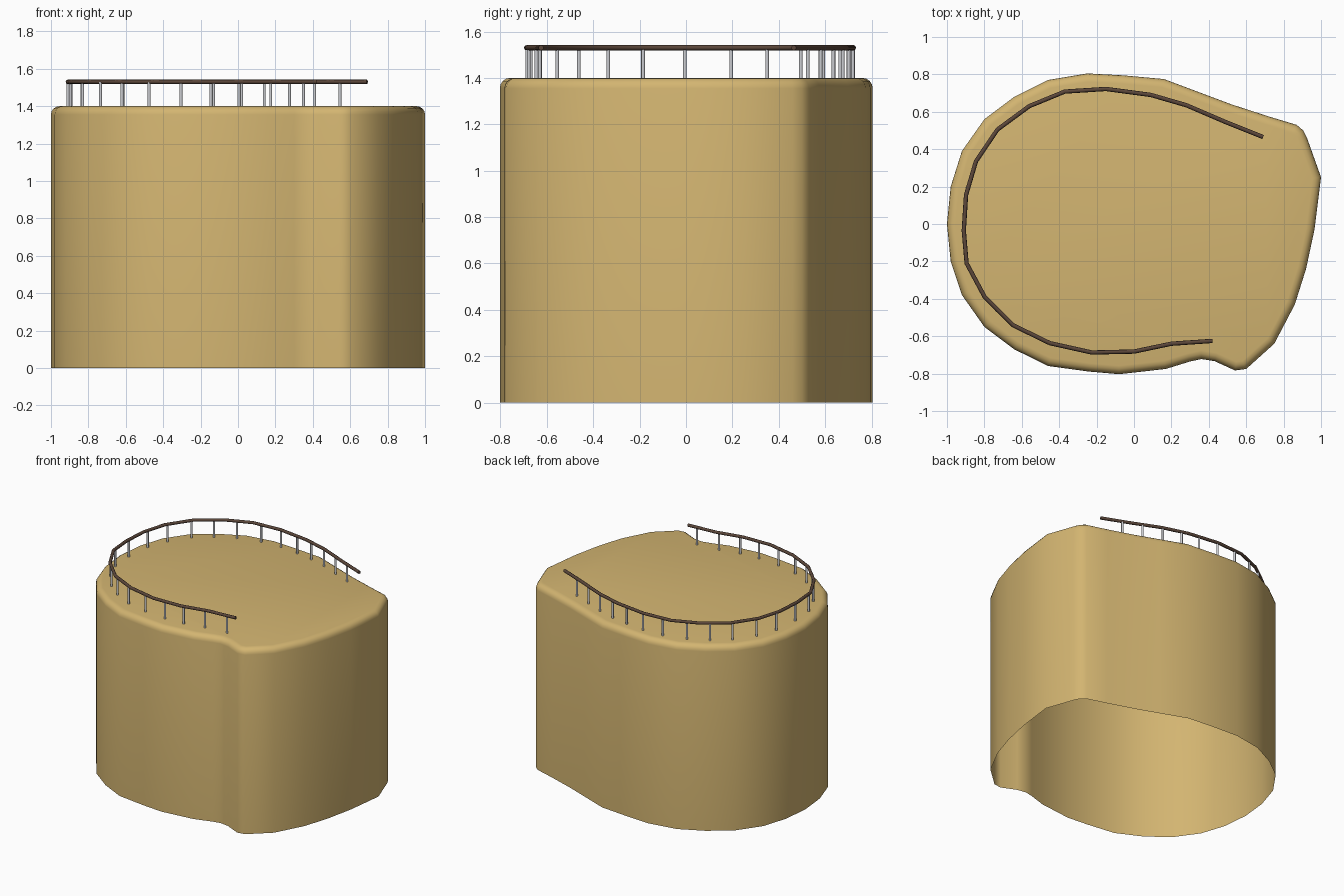
import bpy, bmesh, math
from mathutils import Vector

if "Cube" in bpy.data.objects:
    bpy.data.objects.remove(bpy.data.objects["Cube"])


def material(name, rgb):
    m = bpy.data.materials.new(name)
    m.diffuse_color = (*rgb, 1)
    m.use_nodes = True
    m.node_tree.nodes["Principled BSDF"].inputs["Base Color"].default_value = m.diffuse_color
    return m


TAN = material("sandy tan", (0.65, 0.46, 0.165))
BROWN = material("dark brown", (0.105, 0.062, 0.042))
STEEL = material("post grey", (0.6, 0.61, 0.64))

# Cliff outline seen from above, clockwise from the left end
OUTLINE = [(-1, 0), (-.98, .2), (-.92, .39), (-.8, .56), (-.64, .68), (-.46, .77),
           (-.25, .805), (-.06, .795), (.16, .775), (.36, .7), (.52, .64), (.72, .575),
           (.87, .53), (.905, .5), (.925, .46), (1, .25), (.965, -.03), (.92, -.24),
           (.86, -.43), (.75, -.64), (.6, -.775), (.54, -.783), (.43, -.733), (.36, -.722),
           (.3, -.735), (.17, -.775), (-.08, -.803), (-.24, -.789), (-.46, -.759),
           (-.64, -.67), (-.8, -.55), (-.92, -.38), (-.98, -.2)]


def inset(points, d):
    """Move every outline point inward by d along its mitred normal."""
    pts = [Vector(p) for p in points]
    out = []
    for i, p in enumerate(pts):
        a = (p - pts[i - 1]).normalized()
        b = (pts[(i + 1) % len(pts)] - p).normalized()
        n = Vector((a.y + b.y, -a.x - b.x)).normalized()
        out.append(p + n * d / max(0.6, n.dot(Vector((a.y, -a.x)))))
    return out


def make_object(name, bm, mat, angle):
    me = bpy.data.meshes.new(name)
    bm.to_mesh(me)
    bm.free()
    ob = bpy.data.objects.new(name, me)
    bpy.context.collection.objects.link(ob)
    me.materials.append(mat)
    bpy.ops.object.select_all(action='DESELECT')
    ob.select_set(True)
    bpy.context.view_layer.objects.active = ob
    bpy.ops.object.shade_smooth_by_angle(angle=math.radians(angle))
    return ob


# Cliff: straight wall, rounded rim, flat top, open underneath
TOP, R, STEPS = 1.4, 0.045, 4
bm = bmesh.new()
levels = [(0, 0)]
for k in range(STEPS + 1):
    t = math.pi / 2 * k / STEPS
    levels.append((R * (1 - math.cos(t)), TOP - R + R * math.sin(t)))
rings = [[bm.verts.new((p.x, p.y, z)) for p in inset(OUTLINE, d)] for d, z in levels]
for lo, hi in zip(rings, rings[1:]):
    for i in range(len(lo)):
        bm.faces.new((lo[i], hi[i], hi[i - 1], lo[i - 1]))
bm.faces.new(rings[-1][::-1])
# All normals outward, with the top facing up
bmesh.ops.recalc_face_normals(bm, faces=bm.faces)
bm.faces.ensure_lookup_table()
if bm.faces[-1].normal.z < 0:
    bmesh.ops.reverse_faces(bm, faces=bm.faces)
make_object("cliff", bm, TAN, 50)

# Handrail: faceted tube along an open path
RAIL = [(.69, .465), (.49, .545), (.28, .635), (.09, .69), (-.15, .722), (-.37, .708),
        (-.56, .63), (-.73, .505), (-.845, .335), (-.898, .155), (-.91, -.035),
        (-.895, -.21), (-.8, -.387), (-.645, -.542), (-.45, -.637), (-.225, -.687),
        (0, -.682), (.2, -.64), (.42, -.625)]
cu = bpy.data.curves.new("handrail", 'CURVE')
cu.dimensions = '3D'
cu.bevel_depth = 0.0115
cu.bevel_resolution = 2
cu.use_fill_caps = True
sp = cu.splines.new('POLY')
sp.points.add(len(RAIL) - 1)
for pt, (x, y) in zip(sp.points, RAIL):
    pt.co = (x, y, 1.53, 1)
rail = bpy.data.objects.new("handrail", cu)
bpy.context.collection.objects.link(rail)
cu.materials.append(BROWN)
bpy.ops.object.select_all(action='DESELECT')
rail.select_set(True)
bpy.context.view_layer.objects.active = rail
bpy.ops.object.convert(target='MESH')
bpy.ops.object.shade_smooth_by_angle(angle=math.radians(50))

# Railing posts
POSTS = [(.545, .525), (.41, .58), (.275, .636), (.14, .676), (.005, .701), (-.145, .72),
         (-.305, .712), (-.475, .665), (-.615, .592), (-.735, .495), (-.835, .35),
         (-.892, .195), (-.91, -.005), (-.897, -.185), (-.83, -.335), (-.735, -.462),
         (-.62, -.555), (-.475, -.628), (-.305, -.669), (-.13, -.685), (.02, -.678),
         (.175, -.645), (.35, -.63)]
bm = bmesh.new()
for x, y in POSTS:
    made = bmesh.ops.create_cone(bm, cap_ends=True, segments=10, radius1=0.008,
                                 radius2=0.008, depth=0.14)
    bmesh.ops.translate(bm, verts=made["verts"], vec=(x, y, 1.46))
make_object("railing_posts", bm, STEEL, 50)
